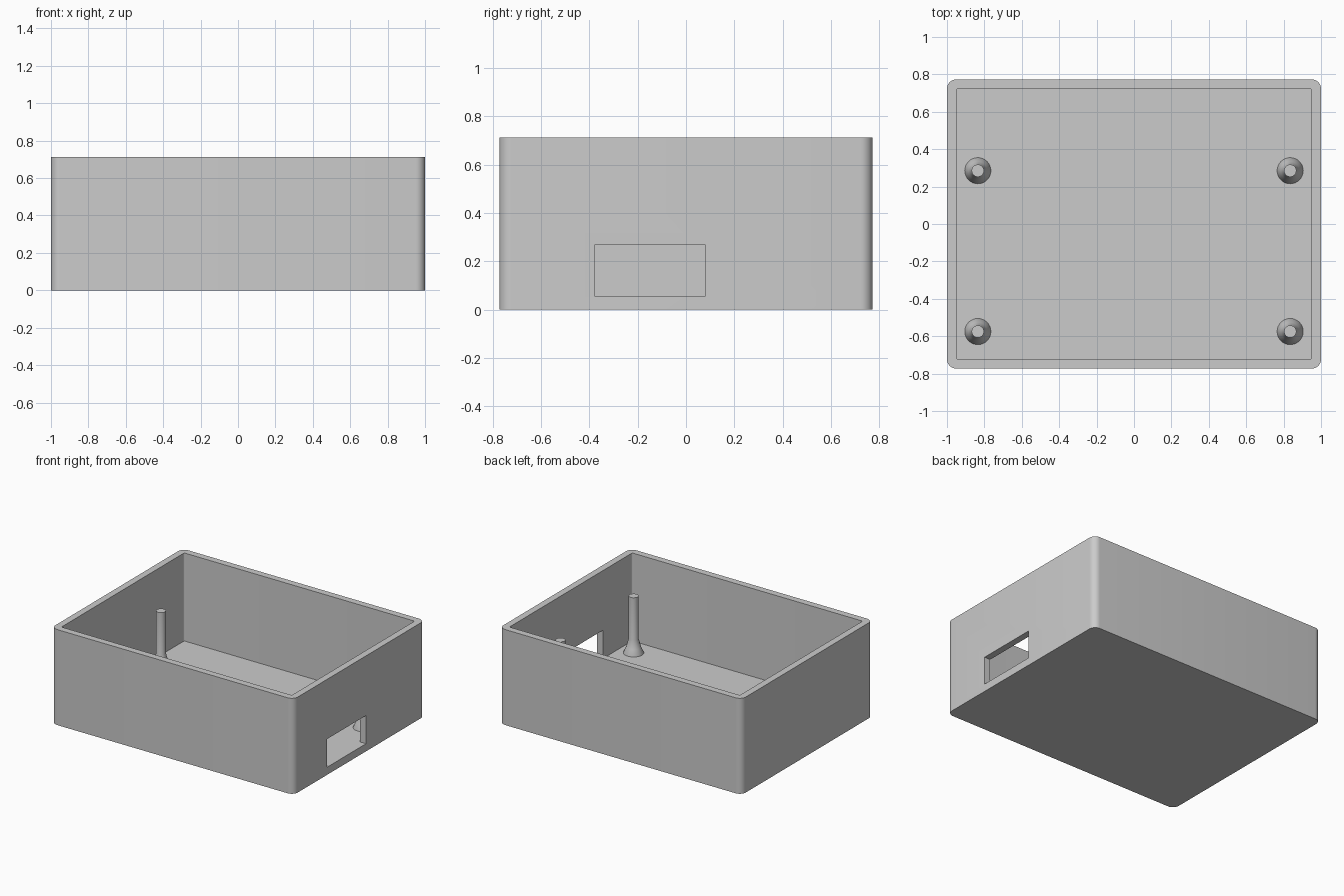
import bpy, bmesh, math

cube = bpy.data.objects.get("Cube")
if cube:
    bpy.data.objects.remove(cube, do_unlink=True)

# Overall sizes
HALF_X, HALF_Y, HEIGHT = 1.0, 0.773, 0.712
WALL, FLOOR = 0.05, 0.056
POST_TOP = 0.48

grey = bpy.data.materials.new("light_grey")
grey.use_nodes = True
colour = (0.6, 0.6, 0.6, 1)
grey.diffuse_color = colour
grey.node_tree.nodes["Principled BSDF"].inputs["Base Color"].default_value = colour


def make_object(name, bm):
    bmesh.ops.recalc_face_normals(bm, faces=bm.faces)
    mesh = bpy.data.meshes.new(name)
    bm.to_mesh(mesh)
    bm.free()
    mesh.materials.append(grey)
    obj = bpy.data.objects.new(name, mesh)
    bpy.context.collection.objects.link(obj)
    return obj


def smooth(obj):
    bpy.ops.object.select_all(action='DESELECT')
    obj.select_set(True)
    bpy.context.view_layer.objects.active = obj
    bpy.ops.object.shade_smooth_by_angle(angle=math.radians(30))


def rounded_ring(bm, hx, hy, radius, z, steps=8):
    """Ring of vertices around a rounded rectangle."""
    ring = []
    for q, (sx, sy) in enumerate([(1, 1), (-1, 1), (-1, -1), (1, -1)]):
        for i in range(steps + 1):
            a = (q + i / steps) * math.pi / 2
            ring.append(bm.verts.new((sx * (hx - radius) + radius * math.cos(a),
                                      sy * (hy - radius) + radius * math.sin(a), z)))
    return ring


def bridge(bm, a, b):
    for i in range(len(a)):
        j = (i + 1) % len(a)
        bm.faces.new((a[i], a[j], b[j], b[i]))


# Open box: outer wall, rim, inner wall and floor
bm = bmesh.new()
inner = (HALF_X - WALL, HALF_Y - WALL, 0.01)
rings = [rounded_ring(bm, HALF_X, HALF_Y, 0.05, 0),
         rounded_ring(bm, HALF_X, HALF_Y, 0.05, HEIGHT),
         rounded_ring(bm, *inner, HEIGHT),
         rounded_ring(bm, *inner, FLOOR)]
for a, b in zip(rings, rings[1:]):
    bridge(bm, a, b)
bm.faces.new(rings[0])
bm.faces.new(rings[-1])
box = make_object("open_box", bm)

# Rectangular port through the +x wall, level with the floor
bm = bmesh.new()
bmesh.ops.create_cube(bm, size=1)
y0, y1, z0, z1 = -0.38, 0.08, FLOOR + 0.001, 0.267
bmesh.ops.scale(bm, vec=(0.2, y1 - y0, z1 - z0), verts=bm.verts)
bmesh.ops.translate(bm, vec=(HALF_X, (y0 + y1) / 2, (z0 + z1) / 2), verts=bm.verts)
cutter = make_object("port_cutter", bm)
cutter.hide_render = True
cut = box.modifiers.new("port", 'BOOLEAN')
cut.operation = 'DIFFERENCE'
cut.solver = 'EXACT'
cut.object = cutter
bpy.context.view_layer.objects.active = box
bpy.ops.object.modifier_apply(modifier=cut.name)
bpy.data.objects.remove(cutter, do_unlink=True)
smooth(box)


# Standoff posts with flared feet
def make_post(name, x, y, sides=32):
    profile = [(0.07, FLOOR - 0.01), (0.07, FLOOR), (0.05, FLOOR + 0.045),
               (0.033, FLOOR + 0.11), (0.033, POST_TOP)]
    bm = bmesh.new()
    rings = []
    for r, z in profile:
        angles = [2 * math.pi * i / sides for i in range(sides)]
        rings.append([bm.verts.new((x + r * math.cos(a), y + r * math.sin(a), z))
                      for a in angles])
    for a, b in zip(rings, rings[1:]):
        bridge(bm, a, b)
    bm.faces.new(rings[0])
    bm.faces.new(rings[-1])
    smooth(make_object(name, bm))


for side, x in (("left", 0.835), ("right", -0.835)):
    for end, y in (("front", -0.575), ("back", 0.285)):
        make_post(f"{end}_{side}_post", x, y)
